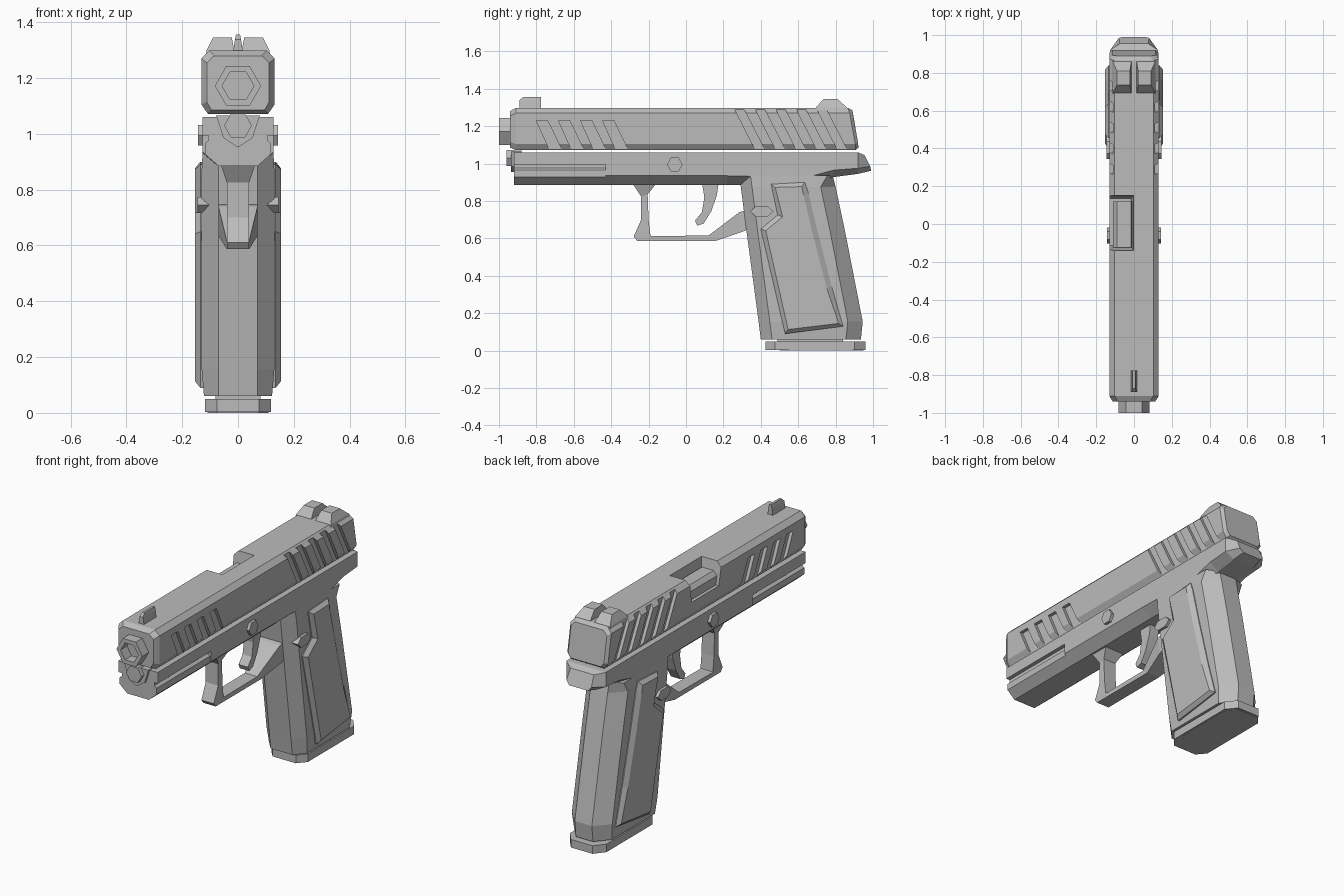
import bpy, bmesh, math

cube = bpy.data.objects.get("Cube")
if cube:
    bpy.data.objects.remove(cube, do_unlink=True)

grey = bpy.data.materials.new("plain grey")
grey.use_nodes = True
COL = (0.5, 0.5, 0.5, 1)
grey.diffuse_color = COL
grey.node_tree.nodes["Principled BSDF"].inputs["Base Color"].default_value = COL


def loft(name, rings, inset=None):
    """Skin rings of 3D points, cap both ends; inset = (width, height) raises the last cap."""
    bm = bmesh.new()
    vr = [[bm.verts.new(p) for p in r] for r in rings]
    n = len(vr[0])
    for a, b in zip(vr, vr[1:]):
        for i in range(n):
            j = (i + 1) % n
            bm.faces.new((a[i], a[j], b[j], b[i]))
    bm.faces.new(vr[0])
    cap = bm.faces.new(vr[-1])
    bmesh.ops.recalc_face_normals(bm, faces=bm.faces[:])
    if inset:
        bmesh.ops.inset_individual(bm, faces=[cap], thickness=inset[0], depth=inset[1])
    me = bpy.data.meshes.new(name)
    bm.to_mesh(me)
    bm.free()
    me.materials.append(grey)
    ob = bpy.data.objects.new(name, me)
    bpy.context.collection.objects.link(ob)
    return ob


def side_prism(name, pts, x0, x1, inset=None):
    """Extrude a (y, z) outline across x."""
    return loft(name, [[(x, y, z) for y, z in pts] for x in (x0, x1)], inset)


def section(half, y):
    """Mirror a half outline of (x, z) or (x, z, own y) into a ring across the body."""
    pts = [(p[0], p[2] if len(p) > 2 else y, p[1]) for p in half]
    return pts + [(-x, yy, z) for x, yy, z in reversed(pts)]


def box_ring(x0, x1, y0, y1, z):
    return [(x0, y0, z), (x1, y0, z), (x1, y1, z), (x0, y1, z)]


def hexagon(ry, rz, cy, cz):
    return [(cy + ry * math.cos(k * math.pi / 3), cz + rz * math.sin(k * math.pi / 3))
            for k in range(6)]


def front_hex(name, r, cz, y0, y1):
    return loft(name, [[(x, y, z) for x, z in hexagon(r, r, 0, cz)] for y in (y0, y1)])


def cut(ob, cutter):
    cutter.hide_render = True
    m = ob.modifiers.new("cut", 'BOOLEAN')
    m.operation, m.solver, m.object = 'DIFFERENCE', 'EXACT', cutter
    bpy.context.view_layer.objects.active = ob
    bpy.ops.object.modifier_apply(modifier=m.name)
    bpy.data.objects.remove(cutter, do_unlink=True)


# Slide: chamfered bar with bevelled ends
full = [(0.103, 1.298), (0.131, 1.27), (0.131, 1.105), (0.108, 1.072)]
small = [(0.085, 1.28), (0.112, 1.255), (0.112, 1.115), (0.095, 1.085)]
rear = [(0.103, 1.298, 0.865), (0.131, 1.27, 0.875), (0.131, 1.105, 0.905), (0.108, 1.072, 0.905)]
tail = [(0.09, 1.285, 0.89), (0.115, 1.26, 0.893), (0.115, 1.11, 0.92), (0.098, 1.085, 0.922)]
slide = loft("slide", [section(small, -0.94), section(full, -0.91), section(rear, 0), section(tail, 0)])

# Slanted grip slots on both sides
for s in (1, -1):
    for k in range(4):
        y = -0.80 + 0.118 * k
        cut(slide, side_prism("slot", [(y, 1.23), (y + 0.06, 1.23), (y + 0.135, 1.075), (y + 0.07, 1.075)],
                              s * 0.112, s * 0.2))
    for k in range(5):
        y = 0.255 + 0.11 * k
        cut(slide, side_prism("slot", [(y - 0.01, 1.32), (y + 0.04, 1.32), (y + 0.165, 1.075), (y + 0.115, 1.075)],
                              s * 0.112, s * 0.2))

# Ejection port with the chamber block inside
cut(slide, loft("port", [box_ring(-0.2, -0.015, -0.115, 0.135, 1.17), box_ring(-0.2, 0.0, -0.145, 0.155, 1.32)]))
loft("chamber_block", [box_ring(-0.112, -0.01, -0.125, 0.12, 1.16), box_ring(-0.112, -0.01, -0.125, 0.12, 1.22),
                       box_ring(-0.09, -0.015, -0.125, 0.12, 1.245)])

# Barrel with hexagonal bore, guide rod and lug below it
barrel = front_hex("barrel", 0.083, 1.172, -1.0, -0.90)
cut(barrel, front_hex("bore", 0.057, 1.172, -1.1, -0.92))
front_hex("guide_rod", 0.05, 1.03, -0.96, -0.88)
lug = [(0.078, 1.065), (0.052, 0.985), (0.006, 0.955)]
loft("front_lug", [section(lug, -0.935), section(lug, -0.88)])

# Sights
loft("front_sight", [box_ring(-0.018, 0.018, -0.89, -0.775, 1.29), box_ring(-0.011, 0.011, -0.89, -0.775, 1.338),
                     box_ring(-0.007, 0.007, -0.87, -0.775, 1.357)])
for s, side in ((1, "left"), (-1, "right")):
    loft(side + "_rear_sight", [box_ring(s * 0.012, s * 0.115, 0.69, 0.865, 1.285),
                                box_ring(s * 0.014, s * 0.112, 0.695, 0.86, 1.30),
                                box_ring(s * 0.022, s * 0.09, 0.735, 0.81, 1.345)])


# Frame: chamfered underside, flared tail
def frame_ring(y, edge, low):
    return section([(0.127, 1.06), (0.127, edge), (0.07, low)], y)


frame = loft("frame", [
    frame_ring(-0.92, 0.935, 0.885), frame_ring(0.22, 0.935, 0.885), frame_ring(0.64, 0.925, 0.885),
    frame_ring(0.79, 0.965, 0.928), frame_ring(0.92, 0.975, 0.945),
    section([(0.075, 1.045, 0.955), (0.08, 0.985, 0.985), (0.06, 0.962, 0.99)], 0)])

# Accessory rail groove along the front of the frame
for s in (1, -1):
    prof = [(0.105, 0.995), (0.2, 0.995), (0.2, 0.8), (0.119, 0.8), (0.119, 0.965), (0.105, 0.977)]
    cut(frame, loft("groove", [[(s * x, y, z) for x, z in prof] for y in (-1.0, -0.43)]))


# Grip: octagonal loft
def octagon(z, y0, y1, hw, f=0.07, b=0.055, cf=0.06, cb=0.08):
    half = [(f, z, y0), (hw, z, y0 + cf), (hw, z, y1 - cb), (b, z, y1)]
    return section(half, 0)


loft("grip", [octagon(0.06, 0.40, 0.935, 0.122), octagon(0.155, 0.388, 0.945, 0.13),
              octagon(0.65, 0.322, 0.848, 0.13), octagon(0.875, 0.293, 0.80, 0.13),
              octagon(0.935, 0.285, 0.785, 0.127, cb=0.03)])
loft("magazine_neck", [box_ring(-0.08, 0.08, 0.49, 0.84, 0.03), box_ring(-0.08, 0.08, 0.49, 0.84, 0.08)])
loft("magazine_base", [octagon(0.003, 0.425, 0.96, 0.118, 0.075, 0.07, 0.05, 0.06),
                       octagon(0.05, 0.425, 0.96, 0.118, 0.075, 0.07, 0.05, 0.06)])
loft("magazine_floor", [octagon(0.0, 0.50, 0.95, 0.11, 0.075, 0.07, 0.05, 0.06),
                        octagon(0.02, 0.50, 0.95, 0.11, 0.075, 0.07, 0.05, 0.06)])

# Raised side panels, pins and release buttons
panel = [(0.455, 0.89), (0.635, 0.90), (0.655, 0.84), (0.70, 0.65), (0.78, 0.34), (0.84, 0.13),
         (0.53, 0.09), (0.40, 0.65), (0.49, 0.725)]
for s, side in ((1, "left"), (-1, "right")):
    side_prism(side + "_grip_panel", panel, s * 0.12, s * 0.135, (0.028, 0.019))
    side_prism(side + "_frame_pin", hexagon(0.042, 0.042, -0.06, 0.995), s * 0.11, s * 0.144)
    side_prism(side + "_release_button", hexagon(0.062, 0.034, 0.405, 0.745), s * 0.10, s * 0.146)

# Trigger guard: strip of outer / inner point pairs with a flared rear
guard = [((-0.28, 0.90), (-0.16, 0.90), 0.065), ((-0.28, 0.885), (-0.165, 0.885), 0.06),
         ((-0.24, 0.825), (-0.205, 0.835), 0.04), ((-0.24, 0.70), (-0.20, 0.70), 0.04),
         ((-0.28, 0.61), (-0.19, 0.615), 0.04), ((-0.262, 0.587), (-0.185, 0.613), 0.04),
         ((0.16, 0.587), (0.12, 0.615), 0.04), ((0.30, 0.635), (0.285, 0.74), 0.07),
         ((0.36, 0.66), (0.36, 0.76), 0.07)]
loft("trigger_guard", [[(-w, *o), (w, *o), (w, *i), (-w, *i)] for o, i, w in guard])

# Trigger
side_prism("trigger", [(0.085, 0.90), (0.175, 0.90), (0.165, 0.83), (0.135, 0.745), (0.095, 0.68),
                       (0.06, 0.668), (0.048, 0.695), (0.085, 0.74), (0.098, 0.82)], -0.03, 0.03)
